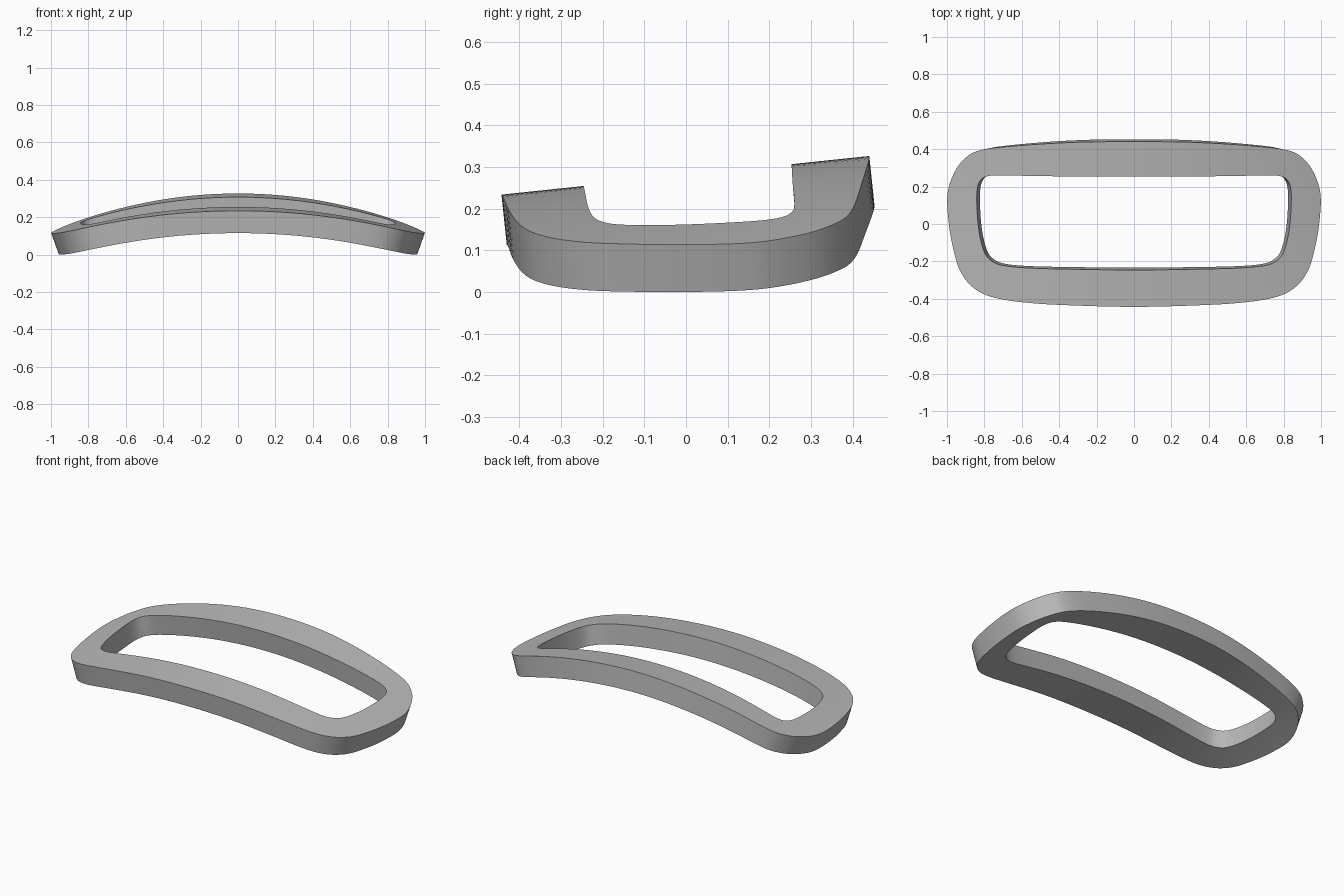
import bpy, bmesh, math
from mathutils import Vector

cube = bpy.data.objects.get("Cube")
if cube:
    bpy.data.objects.remove(cube, do_unlink=True)

THICK = 0.12
STEPS = 6    # curve samples per outline span
RINGS = 4    # strips across the band

# Half outlines, from the middle of the back round to the middle of the front
OUTER = [(0, .44), (.3, .437), (.6, .42), (.82, .395), (.91, .345),
         (.968, .26), (.998, .15), (.99, 0), (.967, -.13), (.93, -.25),
         (.86, -.34), (.75, -.393), (.55, -.423), (.28, -.437), (0, -.443)]
INNER = [(0, .253), (.25, .254), (.5, .256), (.72, .26), (.79, .253),
         (.825, .228), (.84, .17), (.838, .05), (.825, -.06), (.8, -.15),
         (.765, -.195), (.7, -.222), (.55, -.236), (.28, -.243), (0, -.246)]


def closed_curve(half):
    """Mirror a half outline and smooth it into a closed loop."""
    pts = [Vector(p) for p in half]
    pts += [Vector((-x, y)) for x, y in reversed(half[1:-1])]
    n, out = len(pts), []
    for i in range(n):
        a, b, c, d = (pts[(i + k) % n] for k in (-1, 0, 1, 2))
        for s in range(STEPS):
            t = s / STEPS
            out.append(0.5 * (2 * b + (c - a) * t
                              + (2 * a - 5 * b + 4 * c - d) * t ** 2
                              + (3 * b - a - 3 * c + d) * t ** 3))
    return out


def top_point(p):
    """Arched top surface, tilted up towards the back."""
    x, y = p
    return Vector((x, y, 0.282 - 0.17 * x * x + y * (0.105 - 0.06 * x * x)))


def bottom_point(p, lean):
    """Point one thickness below the top, along the surface normal."""
    x, y = p
    normal = Vector((x * (0.34 + 0.12 * y), 0.06 * x * x - 0.105, 1)).normalized()
    normal.x *= lean
    return top_point(p) - normal * THICK


# Curved band: top strips, outer wall, underside strips, inner wall
outer, inner = closed_curve(OUTER), closed_curve(INNER)
bm = bmesh.new()
columns = []
for o, i in zip(outer, inner):
    across = [k / RINGS for k in range(RINGS + 1)]
    section = [top_point(i.lerp(o, t)) for t in across]
    section += [bottom_point(i.lerp(o, t), 0.5 + 0.5 * t) for t in reversed(across)]
    columns.append([bm.verts.new(v) for v in section])
for a, b in zip(columns, columns[1:] + columns[:1]):
    for k in range(len(a)):
        j = (k + 1) % len(a)
        bm.faces.new((a[k], a[j], b[j], b[k]))
bmesh.ops.recalc_face_normals(bm, faces=bm.faces)

# Rest on the ground
low = min(v.co.z for v in bm.verts)
bmesh.ops.translate(bm, verts=bm.verts, vec=(0, 0, -low))

mesh = bpy.data.meshes.new("curved_frame")
bm.to_mesh(mesh)
bm.free()
frame = bpy.data.objects.new("curved_frame", mesh)
bpy.context.collection.objects.link(frame)

# Plain grey material
grey = bpy.data.materials.new("plain grey")
grey.use_nodes = True
colour = (0.48, 0.48, 0.48, 1)
grey.diffuse_color = colour
grey.node_tree.nodes["Principled BSDF"].inputs["Base Color"].default_value = colour
mesh.materials.append(grey)

# Smooth shading with crisp rims
bpy.ops.object.select_all(action="DESELECT")
frame.select_set(True)
bpy.context.view_layer.objects.active = frame
bpy.ops.object.shade_smooth_by_angle(angle=math.radians(35))
